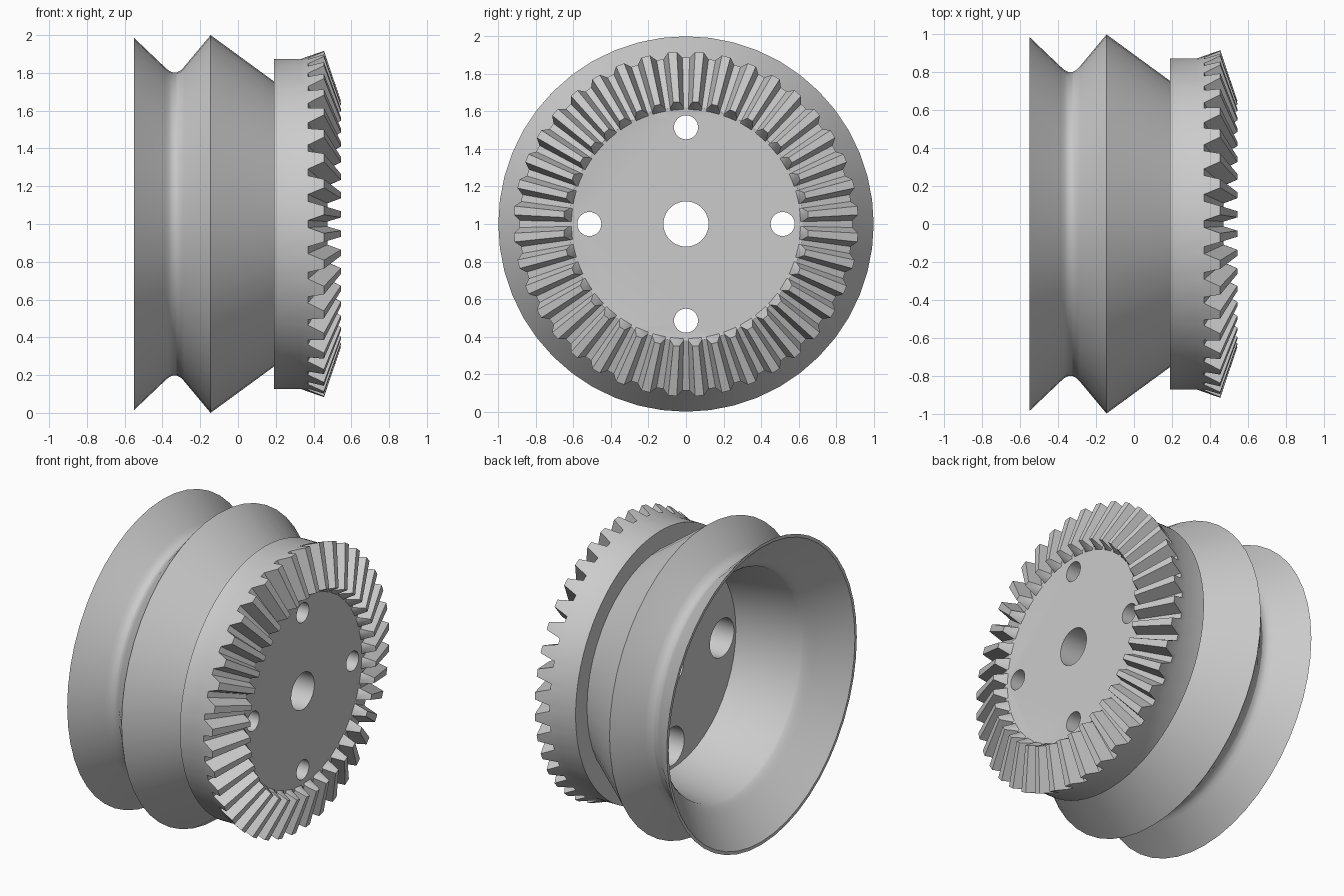
import bpy, bmesh, math

if "Cube" in bpy.data.objects:
    bpy.data.objects.remove(bpy.data.objects["Cube"])

CZ = 1.0          # height of the wheel axis, which runs along x
TEETH = 40

grey = bpy.data.materials.new("plain grey")
grey.diffuse_color = (0.6, 0.6, 0.6, 1)
grey.use_nodes = True
grey.node_tree.nodes["Principled BSDF"].inputs["Base Color"].default_value = grey.diffuse_color


def make_object(name, bm):
    bmesh.ops.recalc_face_normals(bm, faces=bm.faces)
    mesh = bpy.data.meshes.new(name)
    bm.to_mesh(mesh)
    bm.free()
    mesh.materials.append(grey)
    ob = bpy.data.objects.new(name, mesh)
    bpy.context.collection.objects.link(ob)
    return ob


def loft(name, rings):
    """Join successive rings of points and close both ends."""
    bm = bmesh.new()
    loops = [[bm.verts.new(p) for p in ring] for ring in rings]
    n = len(loops[0])
    for a, b in zip(loops, loops[1:]):
        for i in range(n):
            j = (i + 1) % n
            bm.faces.new((a[i], a[j], b[j], b[i]))
    bm.faces.new(loops[0])
    bm.faces.new(loops[-1])
    return make_object(name, bm)


def point(x, r, ang):
    return (x, r * math.sin(ang), CZ + r * math.cos(ang))


def circle(x, r, n=48):
    return [point(x, r, 2 * math.pi * i / n) for i in range(n)]


def tooth_ring(root, tip):
    """Four points per tooth: root, tip, tip, root, each given as (x, r)."""
    pts = []
    for t in range(TEETH):
        mid = (t + 0.5) * 360 / TEETH
        for off, (x, r) in ((-3.3, root), (-1.45, tip), (1.45, tip), (3.3, root)):
            pts.append(point(x, r, math.radians(mid + off)))
    return pts


def apply_boolean(target, other, operation):
    mod = target.modifiers.new(operation.lower(), 'BOOLEAN')
    mod.object = other
    mod.operation = operation
    mod.solver = 'EXACT'
    bpy.context.view_layer.objects.active = target
    bpy.ops.object.modifier_apply(modifier=mod.name)
    bpy.data.objects.remove(other)


# Grooved drum: floor of the cavity, out along the inside, back along the outside
drum_profile = [
    (0.10, 0.66), (-0.32, 0.73), (-0.335, 0.74), (-0.355, 0.757), (-0.38, 0.785),
    (-0.55, 0.965), (-0.55, 0.985), (-0.385, 0.828), (-0.365, 0.811), (-0.345, 0.802),
    (-0.325, 0.802), (-0.305, 0.812), (-0.285, 0.832), (-0.145, 1.0),
    (0.19, 0.755), (0.25, 0.71)]
wheel = loft("grooved_gear_wheel", [circle(x, r) for x, r in drum_profile])

# Crown gear: plain collar, toothed cone, flat face
same = lambda x, r: tooth_ring((x, r), (x, r))
gear = loft("crown_gear", [
    same(0.19, 0.873), same(0.33, 0.873),
    tooth_ring((0.37, 0.886), (0.455, 0.918)),
    tooth_ring((0.473, 0.622), (0.545, 0.652)),
    same(0.47, 0.61)])
apply_boolean(wheel, gear, 'UNION')

# Axle bore, then four bolt holes widened from the cavity side
apply_boolean(wheel, loft("axle_cutter", [circle(-0.1, 0.12), circle(0.7, 0.12)]), 'DIFFERENCE')
for k in range(4):
    a = k * math.pi / 2
    dy, dz = 0.515 * math.sin(a), 0.515 * math.cos(a)
    rings = [[(x, y + dy, z + dz) for x, y, z in circle(cx, r, 32)]
             for cx, r in ((0.0, 0.125), (0.38, 0.125), (0.38, 0.064), (0.7, 0.064))]
    apply_boolean(wheel, loft("bolt_cutter", rings), 'DIFFERENCE')

# Smooth the turned surfaces and keep the edges sharp
bpy.ops.object.select_all(action='DESELECT')
wheel.select_set(True)
bpy.context.view_layer.objects.active = wheel
bpy.ops.object.shade_smooth_by_angle(angle=math.radians(25))
